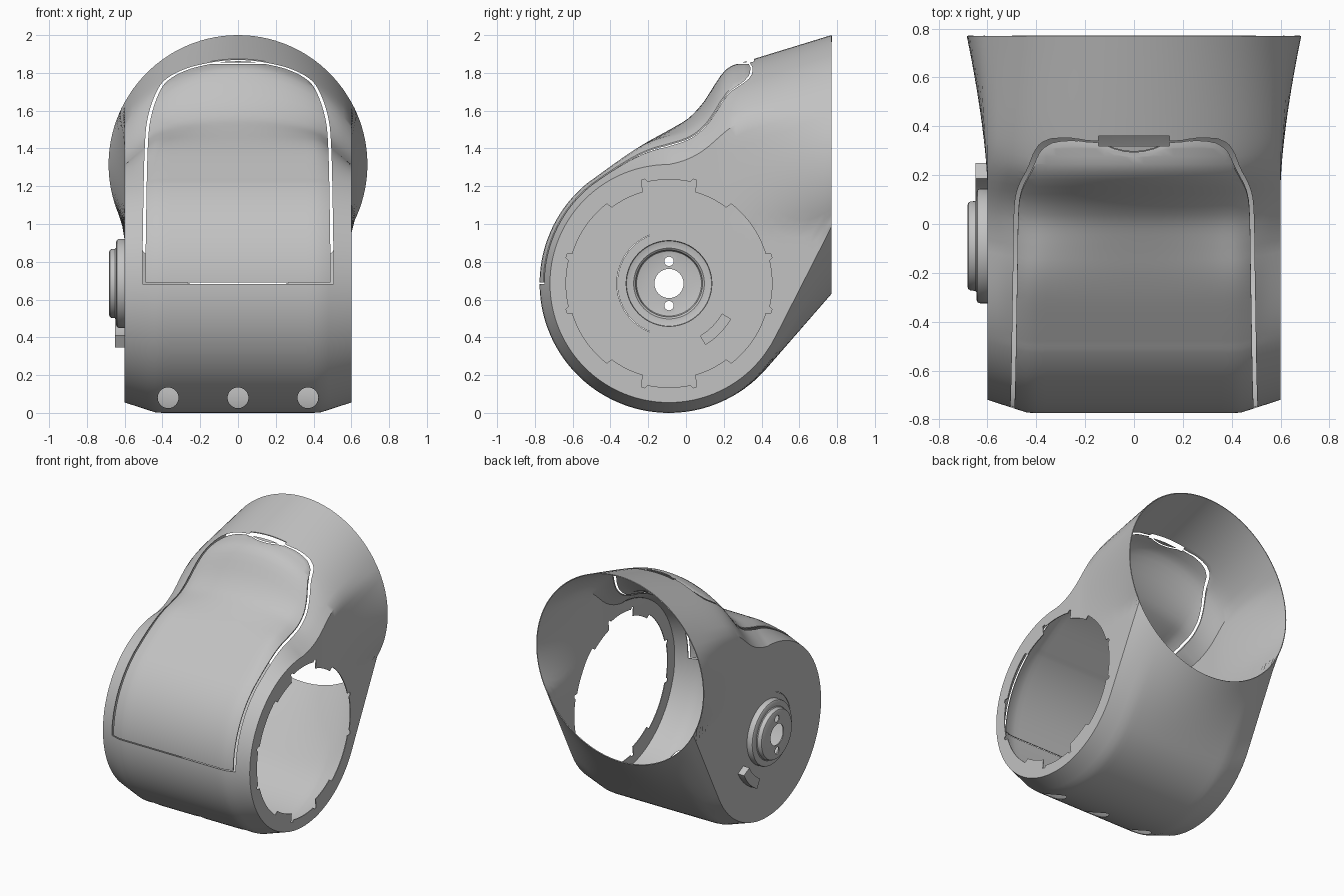
import bpy, bmesh, math

cube = bpy.data.objects.get("Cube")
if cube:
    bpy.data.objects.remove(cube, do_unlink=True)

grey = bpy.data.materials.new("plain grey")
grey.use_nodes = True
COLOUR = (0.54, 0.54, 0.54, 1)
grey.diffuse_color = COLOUR
grey.node_tree.nodes["Principled BSDF"].inputs["Base Color"].default_value = COLOUR

CY, CZ = -0.09, 0.685        # axis of the round housing
R, R_SIDE = 0.685, 0.63      # housing radius in the middle and at the flat sides
W, FLAT = 0.6, 0.43          # half width, half width before the chamfer
BACK, MID_Z = 0.77, 1.315    # collar plane and centre height
THICK = 0.006


def make(name, bm):
    bmesh.ops.recalc_face_normals(bm, faces=bm.faces)
    me = bpy.data.meshes.new(name)
    bm.to_mesh(me)
    bm.free()
    me.materials.append(grey)
    ob = bpy.data.objects.new(name, me)
    bpy.context.collection.objects.link(ob)
    return ob


def prism(name, outline, axis, a, b):
    """Solid from a 2D outline (x,z along y, or y,z along x)."""
    bm = bmesh.new()
    ends = [[bm.verts.new((u, d, v) if axis == "y" else (d, u, v)) for u, v in outline]
            for d in (a, b)]
    n = len(outline)
    bm.faces.new(ends[0])
    bm.faces.new(ends[1][::-1])
    for i in range(n):
        j = (i + 1) % n
        bm.faces.new((ends[0][i], ends[0][j], ends[1][j], ends[1][i]))
    return make(name, bm)


def circle(u, v, r, n=40):
    return [(u + r * math.cos(i * math.tau / n), v + r * math.sin(i * math.tau / n))
            for i in range(n)]


def arc_slot(r, half, a0, a1, n=20):
    """Curved slot around the housing axis."""
    pts = []
    for rad, lo, hi in ((r + half, a0, a1), (r - half, a1, a0)):
        for i in range(n + 1):
            a = math.radians(lo + (hi - lo) * i / n)
            pts.append((CY + rad * math.cos(a), CZ + rad * math.sin(a)))
    return pts


def rounded(pts, n=5):
    """Smooth curve through the points."""
    out = []
    ext = [pts[0]] + pts + [pts[-1]]
    for a, b, c, d in zip(ext, ext[1:], ext[2:], ext[3:]):
        for k in range(n):
            t = k / n
            out.append(tuple(q + t / 2 * (r - p + t * (2 * p - 5 * q + 4 * r - s
                             + t * (3 * (q - r) + s - p))) for p, q, r, s in zip(a, b, c, d)))
    return out + [pts[-1]]


def boolean(ob, cutter, op="DIFFERENCE"):
    m = ob.modifiers.new(op.lower(), "BOOLEAN")
    m.operation, m.solver, m.object = op, "EXACT", cutter


def bake(ob):
    dg = bpy.context.evaluated_depsgraph_get()
    me = bpy.data.meshes.new_from_object(ob.evaluated_get(dg))
    ob.modifiers.clear()
    ob.data = me
    me.name = ob.name


def smooth(ob):
    bpy.ops.object.select_all(action="DESELECT")
    ob.select_set(True)
    bpy.context.view_layer.objects.active = ob
    bpy.ops.object.shade_smooth_by_angle(angle=math.radians(33))


def ramp(y, a, b):
    t = min(1, max(0, (y - a) / (b - a)))
    return t * t * (3 - 2 * t)


def arc(y, r):
    return math.sqrt(max(0, r * r - (y - CY) ** 2))


def along(path, y):
    """Height on a polyline at depth y."""
    for (y0, z0), (y1, z1) in zip(path, path[1:]):
        if y <= y1:
            return z0 + (z1 - z0) * (y - y0) / (y1 - y0)
    return path[-1][1]


# side outlines: crown, keel, and the two edges of the flat sides
CROWN = rounded([(-0.5, 1.232), (-0.4, 1.305), (-0.3, 1.375), (-0.2, 1.437), (-0.1, 1.492),
                 (0, 1.55), (0.05, 1.595), (0.1, 1.655), (0.15, 1.735), (0.2, 1.81)])
CROWN += [(0.24, 1.838), (0.33, 1.865), (BACK, 2.0)]
SHOULDER = rounded([(CY, CZ + R_SIDE), (0, 1.34), (0.1, 1.395), (0.25, 1.52),
                    (0.4, 1.58), (BACK, 1.645)])
KEEL = [(0.43, CZ - arc(0.43, R)), (BACK, 0.63)]
HIP = [(0.47, CZ - arc(0.47, R_SIDE)), (BACK, 0.985)]


def outline(y, path, r, sign):
    return CZ + sign * arc(y, r) if y < path[0][0] else along(path, y)


def ring(s):
    """One cross-section, from the front seam (s=0) to the collar (s=1)."""
    y0 = CY - R + (BACK - CY + R) * s
    y6 = CY - R_SIDE + (BACK - CY + R_SIDE) * s
    cols = [W * (-1 + i / 15) for i in range(31)]
    rim = math.sqrt(R * R - W * W)

    def band(mid, edge, t):
        out = []
        for x in cols:
            box = max(0, (abs(x) - FLAT) / (W - FLAT))
            rnd = (R - math.sqrt(R * R - x * x)) / (R - rim)
            f = box + (rnd - box) * t
            out.append((x, y0 + (y6 - y0) * box, mid + (edge - mid) * f))
        return out

    top, low = outline(y6, SHOULDER, R_SIDE, 1), outline(y6, HIP, R_SIDE, -1)
    bulge = max(0, (y6 - 0.15) / (BACK - 0.15)) ** 1.5
    side = []
    for i in range(1, 20):
        z = top + (low - top) * i / 20
        reach = math.sqrt(max(W * W, R * R - (z - MID_Z) ** 2))
        side.append((W + (reach - W) * bulge, y6, z))
    over = band(outline(y0, CROWN, R, 1), top, ramp(y0, -0.3, 0.15))
    under = band(outline(y0, KEEL, R, -1), low, ramp(y0, 0.2, BACK))
    return over + side + under[::-1] + [(-x, y, z) for x, y, z in side[::-1]]


# housing skin lofted from front seam to collar
bm = bmesh.new()
STEPS = 80
loops = [[bm.verts.new(p) for p in ring((k / STEPS) ** 2)] for k in range(STEPS + 1)]
for a, b in zip(loops, loops[1:]):
    for i in range(len(a)):
        j = (i + 1) % len(a)
        bm.faces.new((a[i], a[j], b[j], b[i]))
bmesh.ops.remove_doubles(bm, verts=bm.verts, dist=1e-5)
bmesh.ops.dissolve_degenerate(bm, edges=bm.edges, dist=1e-6)
housing = make("housing", bm)
sol = housing.modifiers.new("wall", "SOLIDIFY")
sol.thickness, sol.offset = THICK, -1
bake(housing)

# front cover is split from the housing along a narrow gap
half = rounded([(0.49, 0.69), (0.487, 1.0), (0.478, 1.4), (0.46, 1.57), (0.41, 1.71),
                (0.35, 1.775), (0.25, 1.822), (0.14, 1.848)])
panel = half + [(-x, z) for x, z in half[::-1]]
wider = [(x * 1.033, 1.27 + (z - 1.27) * 1.012) for x, z in panel]
cover = housing.copy()
cover.data = housing.data.copy()
cover.name = "front_cover"
bpy.context.collection.objects.link(cover)
keep = prism("cover_cutter", panel, "y", -1, 0.45)
cutters = [prism("gap_cutter", wider, "y", -1, 0.45)]
boolean(cover, keep, "INTERSECT")

# latch notch above the cover
latch = [(-0.145, 1.75), (0.145, 1.75), (0.145, 1.95), (-0.145, 1.95)]
cutters.append(prism("notch_cutter", latch, "y", 0.32, 0.36))
boolean(cover, cutters[-1])

# toothed round opening in the left side: (angle from vertical, radius) steps
STEP_RADII = [(13, 0.55), (16, 0.567), (38, 0.503), (74, 0.535), (77, 0.562), (91, 0.545)]
teeth = []
for i in range(360):
    v = abs((i % 180) - 90)
    r = next(rad for limit, rad in STEP_RADII if v < limit)
    a = math.radians(i)
    teeth.append((CY + r * math.cos(a), CZ + r * math.sin(a)))
cutters.append(prism("opening_cutter", teeth, "x", 0.5, 0.75))

# drain holes, hub seat, slit and lug seat
for x in (-0.37, 0, 0.37):
    cutters.append(prism("drain_cutter", circle(x, 0.08, 0.055), "y", -0.8, -0.24))
cutters.append(prism("hub_cutter", circle(CY, CZ, 0.228, 64), "x", -0.75, -0.5))
cutters.append(prism("slit_cutter", arc_slot(0.275, 0.0015, 112, 248), "x", -0.75, -0.5))
lug_cut = prism("lug_cutter", arc_slot(0.35, 0.026, -59, -30), "x", -0.642, -0.5)
cutters.append(lug_cut)
for c in cutters:
    boolean(housing, c)

# curved hollow lug on the right side
lug = prism("side_lug", arc_slot(0.35, 0.036, -61, -28), "x", -0.65, -0.597)
boolean(lug, lug_cut)

# stepped hollow hub on the right side
bm = bmesh.new()
profile = [(0.235, -0.596), (0.235, -0.63), (0.231, -0.64), (0.222, -0.645), (0.19, -0.645),
           (0.184, -0.65), (0.182, -0.67), (0.177, -0.678), (0.168, -0.682), (0.077, -0.682)]
vs = [bm.verts.new((x, CY + r, CZ)) for r, x in profile]
es = [bm.edges.new(p) for p in zip(vs, vs[1:])]
bmesh.ops.spin(bm, geom=vs + es, cent=(0, CY, CZ), axis=(1, 0, 0), angle=math.tau,
               steps=64, use_duplicate=False)
bmesh.ops.remove_doubles(bm, verts=bm.verts, dist=1e-5)
hub = make("side_hub", bm)
if max(hub.data.polygons, key=lambda p: abs(p.normal.x)).normal.x > 0:
    hub.data.flip_normals()
sol = hub.modifiers.new("wall", "SOLIDIFY")
sol.thickness, sol.offset = 0.008, -1
for dz in (-0.117, 0.117):
    cutters.append(prism("pin_cutter", circle(CY, CZ + dz, 0.025, 24), "x", -0.75, -0.5))
    boolean(hub, cutters[-1])

for ob in (housing, cover, lug, hub):
    bake(ob)
for c in cutters + [keep]:
    bpy.data.objects.remove(c, do_unlink=True)
for ob in (housing, cover, lug, hub):
    smooth(ob)
